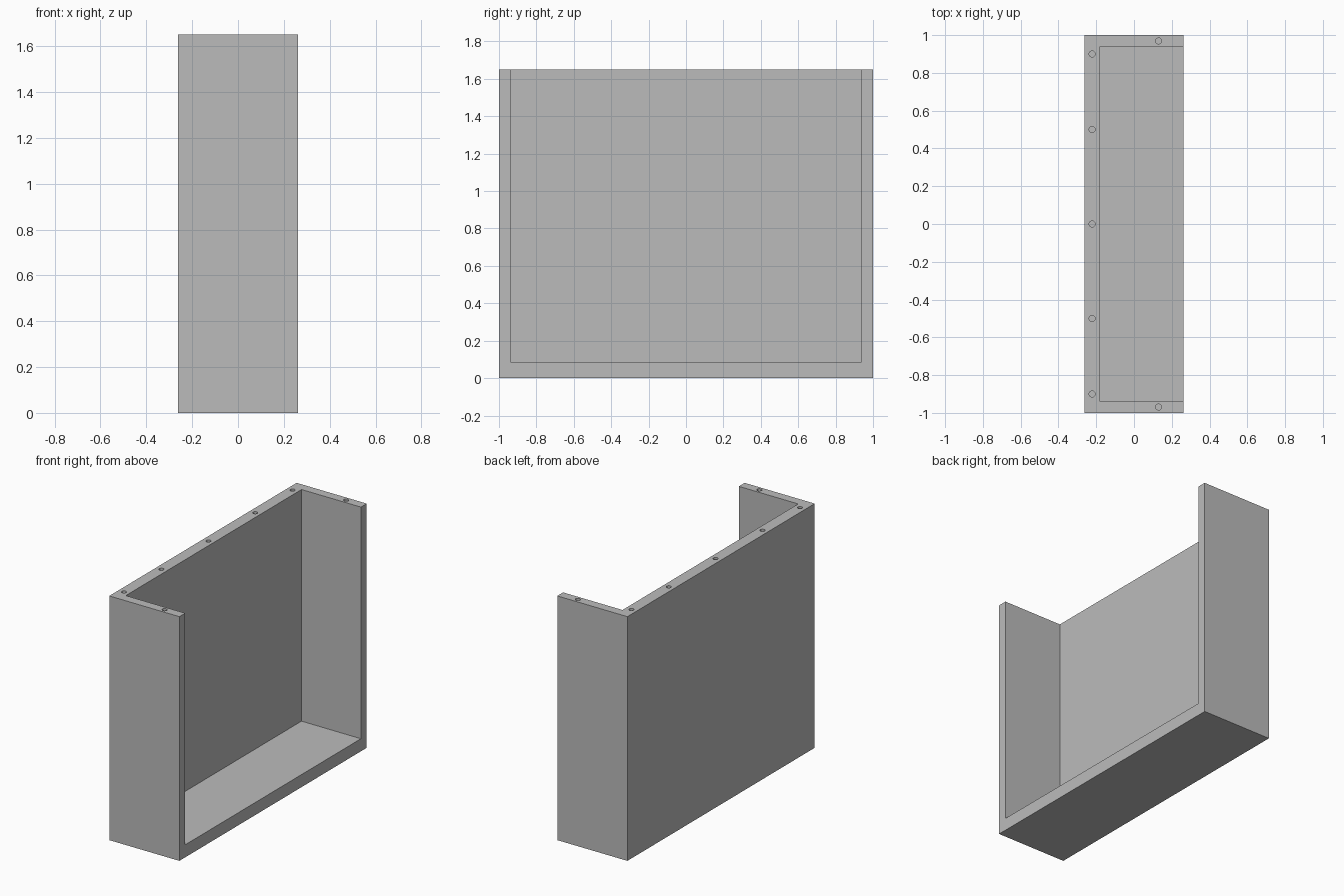
import bpy
import bmesh
from mathutils import Matrix

cube = bpy.data.objects.get("Cube")
if cube:
    bpy.data.objects.remove(cube, do_unlink=True)

# Overall size and panel thicknesses
HALF_X, HALF_Y, HEIGHT = 0.262, 1.0, 1.65
BACK, END, FLOOR = 0.08, 0.062, 0.085
HOLE_RADIUS, HOLE_DEPTH = 0.016, 0.1

grey = bpy.data.materials.new("plain grey")
grey.use_nodes = True
colour = (0.5, 0.5, 0.5, 1)
grey.diffuse_color = colour
grey.node_tree.nodes["Principled BSDF"].inputs["Base Color"].default_value = colour


def add_object(name, bm):
    bmesh.ops.recalc_face_normals(bm, faces=bm.faces)
    mesh = bpy.data.meshes.new(name)
    bm.to_mesh(mesh)
    bm.free()
    mesh.materials.append(grey)
    obj = bpy.data.objects.new(name, mesh)
    bpy.context.collection.objects.link(obj)
    return obj


def box(name, low, high):
    bm = bmesh.new()
    bmesh.ops.create_cube(bm, size=1)
    for v in bm.verts:
        v.co = [h if c > 0 else l for c, l, h in zip(v.co, low, high)]
    return add_object(name, bm)


def cut(target, cutter):
    mod = target.modifiers.new(cutter.name, "BOOLEAN")
    mod.operation = "DIFFERENCE"
    mod.solver = "EXACT"
    mod.object = cutter
    cutter.hide_render = True
    cutter.hide_set(True)
    cutter.display_type = "WIRE"


# Solid block hollowed out through the top and the open +x side
case = box("open_case", (-HALF_X, -HALF_Y, 0), (HALF_X, HALF_Y, HEIGHT))
hollow = box("hollow_cutter", (-HALF_X + BACK, -HALF_Y + END, FLOOR),
             (HALF_X + 0.2, HALF_Y - END, HEIGHT + 0.2))
cut(case, hollow)

# Blind screw holes along the top rim
spots = [(-0.222, y) for y in (-0.9, -0.5, 0, 0.5, 0.9)]
spots += [(0.13, side * (HALF_Y - END / 2)) for side in (-1, 1)]
bm = bmesh.new()
for x, y in spots:
    bmesh.ops.create_cone(bm, cap_ends=True, segments=24, radius1=HOLE_RADIUS,
                          radius2=HOLE_RADIUS, depth=2 * HOLE_DEPTH,
                          matrix=Matrix.Translation((x, y, HEIGHT)))
cut(case, add_object("screw_hole_cutter", bm))

# Bake the cuts into the case and drop the cutters
bpy.context.view_layer.update()
evaluated = case.evaluated_get(bpy.context.evaluated_depsgraph_get())
finished = bpy.data.meshes.new_from_object(evaluated)
case.modifiers.clear()
case.data = finished
for name in ("hollow_cutter", "screw_hole_cutter"):
    bpy.data.objects.remove(bpy.data.objects[name], do_unlink=True)

# Smooth hole walls, sharp panel edges
bpy.ops.object.select_all(action="DESELECT")
case.select_set(True)
bpy.context.view_layer.objects.active = case
bpy.ops.object.shade_smooth_by_angle()
